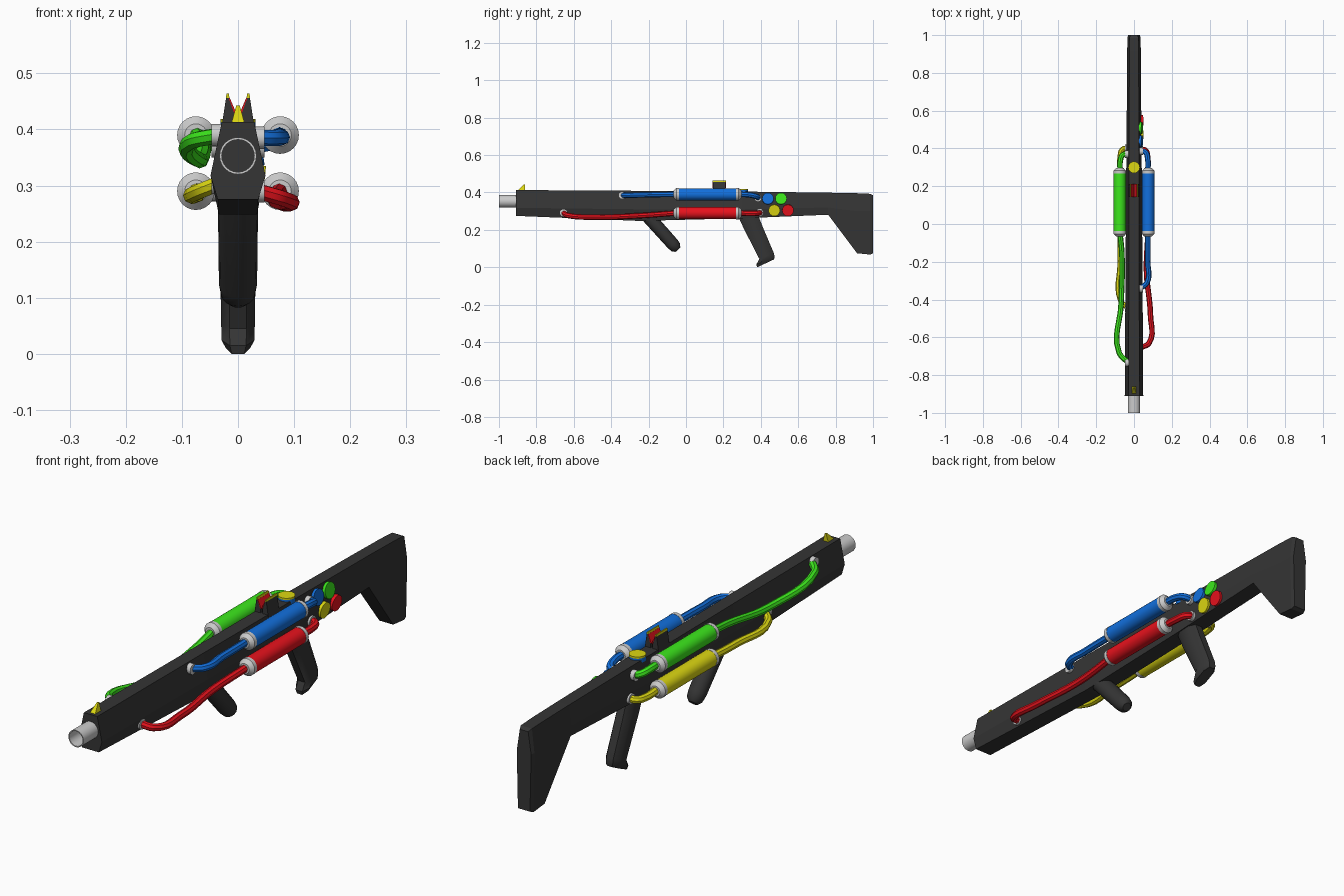
import bpy, bmesh
from math import radians, pi
from mathutils import Vector

if "Cube" in bpy.data.objects:
    bpy.data.objects.remove(bpy.data.objects["Cube"])

def mat(name, r, g, b):
    m = bpy.data.materials.new(name)
    m.diffuse_color = (r, g, b, 1)
    m.use_nodes = True
    m.node_tree.nodes["Principled BSDF"].inputs["Base Color"].default_value = m.diffuse_color
    return m

BLACK = mat("black", .035, .035, .035)
BLUE = mat("blue", .006, .16, .72)
RED = mat("red", .8, .006, .012)
GREEN = mat("green", .045, .8, .012)
YELLOW = mat("yellow", .72, .68, .006)

def finish(name, bm, material=None, smooth=False):
    bmesh.ops.recalc_face_normals(bm, faces=bm.faces)
    me = bpy.data.meshes.new(name)
    bm.to_mesh(me)
    bm.free()
    ob = bpy.data.objects.new(name, me)
    bpy.context.collection.objects.link(ob)
    if material:
        me.materials.append(material)
    if smooth:
        shade(ob)
    return ob

def shade(ob):
    bpy.ops.object.select_all(action='DESELECT')
    ob.select_set(True)
    bpy.context.view_layer.objects.active = ob
    bpy.ops.object.shade_smooth_by_angle(angle=radians(35))

def loft(name, rings, material=None, smooth=False, caps=True):
    """Skin a list of equally sized point rings."""
    bm = bmesh.new()
    vs = [[bm.verts.new(p) for p in ring] for ring in rings]
    n = len(vs[0])
    for a, b in zip(vs, vs[1:]):
        for i in range(n):
            bm.faces.new((a[i], a[(i + 1) % n], b[(i + 1) % n], b[i]))
    if caps:
        bm.faces.new(vs[0])
        bm.faces.new(vs[-1])
    return finish(name, bm, material, smooth)

def circle(c, axis, r, n=24):
    q = Vector(axis).to_track_quat('Z', 'Y')
    from math import cos, sin
    return [Vector(c) + q @ Vector((r * cos(2 * pi * i / n), r * sin(2 * pi * i / n), 0)) for i in range(n)]

def lathe(name, c, axis, prof, material=None, n=24, caps=True):
    """Rings of (distance along axis, radius)."""
    a = Vector(axis).normalized()
    return loft(name, [circle(Vector(c) + a * d, a, r, n) for d, r in prof], material, True, caps)

def prism(name, pts, y0, y1, material):
    return loft(name, [[(x, y, z) for x, z in pts] for y in (y0, y1)], material)

def hose(name, pts, material):
    cu = bpy.data.curves.new(name, 'CURVE')
    cu.dimensions = '3D'
    cu.bevel_depth = .0145
    cu.bevel_resolution = 2
    cu.resolution_u = 6
    cu.use_fill_caps = True
    sp = cu.splines.new('BEZIER')
    sp.bezier_points.add(len(pts) - 1)
    for bp, p in zip(sp.bezier_points, pts):
        bp.co = p
        bp.handle_left_type = bp.handle_right_type = 'AUTO'
    ob = bpy.data.objects.new(name, cu)
    bpy.context.collection.objects.link(ob)
    bpy.ops.object.select_all(action='DESELECT')
    ob.select_set(True)
    bpy.context.view_layer.objects.active = ob
    bpy.ops.object.convert(target='MESH')
    ob = bpy.context.object
    ob.data.materials.clear()
    ob.data.materials.append(material)
    shade(ob)

# body and stock: six-sided sections (y, top z, mid z, bottom z, top/mid/bottom half width)
sections = [(-.91, .413, .318, .275, .029, .049, .036), (-.25, .409, .31, .248, .027, .045, .034),
            (.3, .405, .31, .262, .027, .041, .034), (.76, .399, .32, .281, .025, .037, .034),
            (.915, .396, .30, .075, .025, .036, .030), (.985, .393, .30, .068, .024, .035, .030),
            (1.0, .385, .30, .075, .018, .031, .026)]
loft("body", [[(-a, y, t), (-b, y, m), (-c, y, d), (c, y, d), (b, y, m), (a, y, t)]
              for y, t, m, d, a, b, c in sections], BLACK)

# hollow barrel
lathe("barrel", (0, -1, .353), (0, 1, 0), [(.1, .033), (0, .033), (0, .029), (.095, .029)])

# front grip: slanted rounded rod
lathe("front_grip", (0, -.21, .28), (0, .17, -.19),
      [(0, .036), (.21, .034), (.235, .03), (.25, .017)], BLACK, 16)

# pistol grip: octagonal sections along a slanted profile (front y,z / rear y,z)
rings = []
for y0, z0, y1, z1, w in [(.275, .28, .385, .28, .03), (.31, .205, .415, .205, .031), (.392, .045, .47, .075, .03),
                          (.376, .015, .474, .052, .029), (.380, 0, .470, .042, .022)]:
    f, r = Vector((0, y0, z0)), Vector((0, y1, z1))
    at = lambda t, x: f.lerp(r, t) + Vector((x, 0, 0))
    rings.append([at(0, -w * .5), at(.25, -w), at(.75, -w), at(1, -w * .5),
                  at(1, w * .5), at(.75, w), at(.25, w), at(0, w * .5)])
loft("pistol_grip", rings, BLACK, True)

# canisters with grey ends, hoses and hose sockets
tanks = [("blue", BLUE, 1, .39,
          [(.074, -.05, .39), (.073, -.2, .388), (.069, -.31, .385), (.03, -.342, .385)],
          [(.074, .29, .39), (.073, .34, .387), (.06, .38, .377), (.028, .385, .37)]),
         ("red", RED, 1, .29,
          [(.074, -.05, .29), (.066, -.25, .276), (.087, -.48, .268), (.080, -.63, .277), (.035, -.655, .29)],
          [(.074, .29, .29), (.073, .345, .288), (.06, .39, .29), (.03, .395, .292)]),
         ("green", GREEN, -1, .39,
          [(.074, -.05, .39), (.064, -.16, .375), (.068, -.42, .345), (.079, -.68, .38), (.03, -.735, .39)],
          [(.074, .29, .39), (.073, .33, .388), (.06, .365, .38), (.028, .37, .37)]),
         ("yellow", YELLOW, -1, .29,
          [(.074, -.05, .29), (.073, -.2, .284), (.068, -.41, .29), (.03, -.445, .305)],
          [(.074, .29, .29), (.073, .355, .288), (.06, .395, .29), (.03, .4, .292)])]
for name, m, s, z, front, rear in tanks:
    lathe(name + "_canister", (s * .075, -.04, z), (0, 1, 0), [(0, .0325), (.31, .0325)], m)
    for y, d in ((-.04, -1), (.27, 1)):
        lathe(name + "_canister_end", (s * .075, y, z), (0, d, 0),
              [(-.003, .0335), (.012, .0335), (.026, .02)])
    for part, path in (("front", front), ("rear", rear)):
        hose(f"{name}_{part}_hose", [(s * x, y, h) for x, y, h in path], m)
        x, y, h = path[-1]
        lathe(f"{name}_{part}_socket", (s * .028, y, h), (s, 0, 0), [(0, .02), (.019, .02)])

# four round buttons on the right side
for name, m, y, z, x, tilt in [("blue", BLUE, .438, .365, .032, .15), ("green", GREEN, .508, .365, .032, .15),
                               ("yellow", YELLOW, .472, .306, .036, -.1), ("red", RED, .545, .306, .036, -.1)]:
    lathe(name + "_button", (x - .008, y, z), (1, 0, tilt), [(0, .031), (.019, .031)], m, 16)

# rear sight: two horns with red inner faces and yellow tips
for s in (-1, 1):
    prism("rear_sight_horn", [(s * .03, .40), (s * .021, .458), (s * .016, .458), (s * .004, .425), (s * .004, .40)],
          .144, .212, BLACK)
    prism("rear_sight_tip", [(s * .0215, .456), (s * .0205, .464), (s * .0165, .464), (s * .015, .456)],
          .143, .213, YELLOW)
    prism("rear_sight_inner", [(s * .0165, .456), (s * .0145, .456), (s * .001, .424), (s * .005, .424)],
          .143, .213, RED)

# front sight wedge
loft("front_sight", [[(-.012, -.90, .41), (.012, -.90, .41), (.012, -.862, .41), (-.012, -.862, .41)],
                     [(-.003, -.868, .443), (.003, -.868, .443), (.003, -.860, .443), (-.003, -.860, .443)]], YELLOW)

# top dial: blue base with yellow face
lathe("dial_base", (0, .3, .395), (0, 0, 1), [(0, .031), (.017, .031)], BLUE, 16)
lathe("dial_face", (0, .3, .412), (0, 0, 1), [(0, .031), (.007, .031)], YELLOW, 16)
